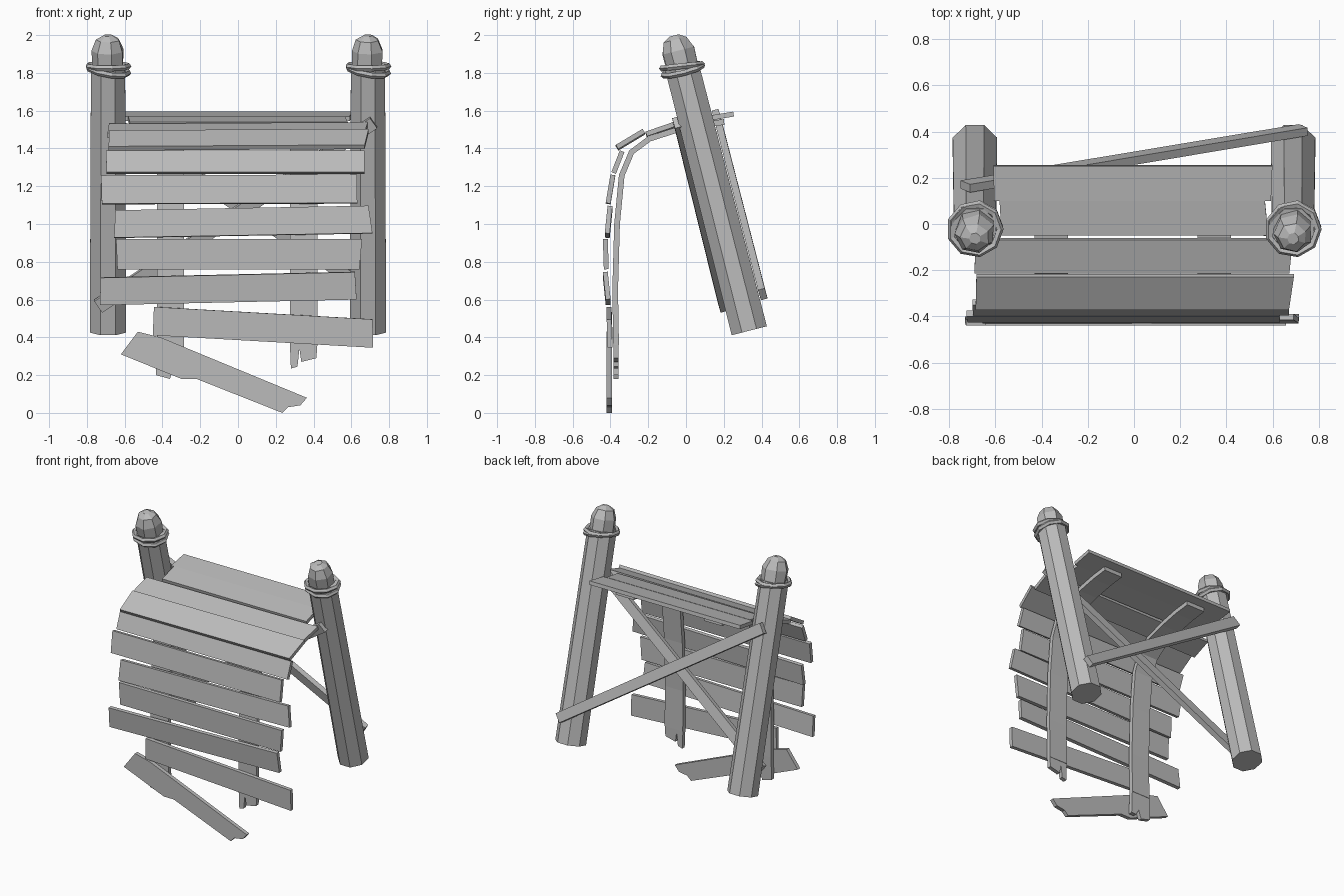
import bpy, bmesh, math, random
from mathutils import Vector, Matrix

random.seed(4)
old = bpy.data.objects.get("Cube")
if old:
    bpy.data.objects.remove(old)

GREY = (0.5, 0.5, 0.5, 1)
wood = bpy.data.materials.new("weathered grey")
wood.use_nodes = True
wood.diffuse_color = GREY
wood.node_tree.nodes["Principled BSDF"].inputs["Base Color"].default_value = GREY


def finish(name, bm):
    bmesh.ops.recalc_face_normals(bm, faces=bm.faces[:])
    mesh = bpy.data.meshes.new(name)
    bm.to_mesh(mesh)
    bm.free()
    mesh.materials.append(wood)
    obj = bpy.data.objects.new(name, mesh)
    bpy.context.collection.objects.link(obj)
    return obj


def slab(name, outline, depth):
    """Extrude a closed 3D outline along a vector."""
    bm = bmesh.new()
    face = bm.faces.new([bm.verts.new(p) for p in outline])
    made = bmesh.ops.extrude_face_region(bm, geom=[face])["geom"]
    moved = [v for v in made if isinstance(v, bmesh.types.BMVert)]
    bmesh.ops.translate(bm, verts=moved, vec=Vector(depth))
    if face.is_valid and len(face.link_loops if hasattr(face, "link_loops") else face.loops) and \
            not all(len(e.link_faces) == 2 for e in face.edges):
        bm.faces.new([v for v in face.verts])
    return finish(name, bm)


def plank(name, x0, x1, low, high, tilt=0.0, thick=0.026):
    """Board across x; low and high are its (y, z) edges on the outer face."""
    def corner(x, edge, side):
        return Vector((x + random.uniform(-0.012, 0.012), edge[0], edge[1] + side * tilt))
    pts = [corner(x0, low, -1), corner(x1, low, 1), corner(x1, high, 1), corner(x0, high, -1)]
    inward = Vector((0, high[1] - low[1], low[0] - high[0])).normalized()
    slab(name, pts, inward * thick)


def brace(name, a, b, width, depth):
    """Straight batten between two points."""
    a, b, depth = Vector(a), Vector(b), Vector(depth)
    across = (b - a).cross(depth).normalized() * width / 2
    slab(name, [a - across, b - across * 0.8, b + across, a + across], depth)


def lathe(name, rings, sides, place, wobble=0.0):
    """Faceted solid from (radius, height) rings, with caps."""
    bm = bmesh.new()
    loops = []
    for r, h in rings:
        loop = []
        for i in range(sides):
            a = math.tau * (i + 0.5) / sides
            k = r * (1 + random.uniform(-wobble, wobble))
            loop.append(bm.verts.new(place @ Vector((k * math.cos(a), k * math.sin(a), h))))
        loops.append(loop)
    for lo, hi in zip(loops, loops[1:]):
        for i in range(sides):
            j = (i + 1) % sides
            bm.faces.new((lo[i], lo[j], hi[j], hi[i]))
    bm.faces.new(loops[0][::-1])
    bm.faces.new(loops[-1])
    finish(name, bm)


def rope_ring(name, place, major, minor, sides=9, tube=5):
    bm = bmesh.new()
    grid = []
    for i in range(sides):
        a = math.tau * i / sides
        grid.append([])
        for j in range(tube):
            b = math.tau * j / tube
            r = major + minor * math.cos(b)
            grid[i].append(bm.verts.new(place @ Vector((r * math.cos(a), r * math.sin(a), minor * math.sin(b)))))
    for i in range(sides):
        for j in range(tube):
            n, m = (i + 1) % sides, (j + 1) % tube
            bm.faces.new((grid[i][j], grid[n][j], grid[n][m], grid[i][m]))
    finish(name, bm)


# Leaning posts with rounded heads and rope lashings
lean = Matrix.Rotation(math.radians(14.3), 4, "X")
for side, x in (("right", -0.688), ("left", 0.688)):
    place = Matrix.Translation((x, 0.335, 0.435)) @ lean
    lathe(side + "_post", [(0.104, 0), (0.098, 1.45)], 8, place)
    lathe(side + "_post_head", [(0.085, 1.44), (0.087, 1.53), (0.062, 1.59), (0.025, 1.613)], 7, place, 0.06)
    for n, (h, tip, axis) in enumerate(((1.425, 9, "Y"), (1.445, -8, "X"))):
        ring = place @ Matrix.Translation((0, 0, h)) @ Matrix.Rotation(math.radians(tip), 4, axis)
        rope_ring(f"{side}_rope_{n + 1}", ring, 0.108, 0.016)

# Crossed braces on the back and front of the posts
brace("back_brace", (-0.73, 0.145, 1.57), (0.73, 0.39, 0.62), 0.075, (0, 0.035, 0.01))
brace("front_brace", (-0.74, 0.175, 0.56), (0.72, -0.065, 1.53), 0.075, (0, 0.035, 0.01))

# Curved stringers under the planks
path = [(0.2, 1.555), (0.08, 1.54), (-0.06, 1.51), (-0.2, 1.465), (-0.3, 1.39),
        (-0.355, 1.26), (-0.38, 1.0), (-0.39, 0.65), (-0.385, 0.36)]
inner = []
for i, p in enumerate(path):
    a, b = Vector(path[max(i - 1, 0)]), Vector(path[min(i + 1, len(path) - 1)])
    d = (b - a).normalized()
    inner.append((p[0] - d.y * 0.03, p[1] + d.x * 0.03))
for side, x in (("right", -0.43), ("left", 0.275)):
    slab(side + "_stringer", [(x, y, z) for y, z in path + inner[::-1]], (0.145, 0, 0))

# Splintered stringer ends
tips = {
    "right": [(-0.43, 0.36), (-0.435, 0.2), (-0.36, 0.18), (-0.34, 0.24), (-0.32, 0.2), (-0.28, 0.2), (-0.285, 0.36)],
    "left": [(0.275, 0.36), (0.28, 0.235), (0.315, 0.245), (0.325, 0.34), (0.335, 0.27), (0.415, 0.29), (0.42, 0.36)],
}
for side, shape in tips.items():
    slab(side + "_stringer_tip", [(x, -0.385, z) for x, z in shape], (0, 0.028, 0))

# Planks from the back edge, over the bend and down the hanging front
planks = [
    (-0.6, 0.6, (0.1, 1.57), (0.25, 1.595), 0),
    (-0.57, 0.57, (-0.05, 1.54), (0.1, 1.572), 0),
    (-0.68, 0.68, (-0.215, 1.485), (-0.07, 1.535), 0.004),
    (-0.68, 0.68, (-0.372, 1.415), (-0.23, 1.5), 0.004),
    (-0.69, 0.68, (-0.395, 1.275), (-0.35, 1.39), 0),
    (-0.725, 0.64, (-0.425, 1.11), (-0.4, 1.26), 0.002),
    (-0.65, 0.7, (-0.43, 0.94), (-0.415, 1.085), 0.012),
    (-0.645, 0.645, (-0.435, 0.76), (-0.44, 0.92), 0),
    (-0.725, 0.63, (-0.425, 0.585), (-0.44, 0.73), 0.015),
    (-0.445, 0.705, (-0.415, 0.378), (-0.42, 0.528), -0.033),
]
for n, spec in enumerate(planks):
    plank(f"plank_{n + 1}", *spec)

# Broken plank dangling at the bottom
broken = [(-0.62, 0.31), (-0.53, 0.43), (-0.41, 0.4), (0.365, 0.08), (0.33, 0.04),
          (0.265, 0.03), (0.235, 0), (-0.22, 0.18), (-0.3, 0.18)]
slab("broken_plank", [(x, -0.42, z) for x, z in broken], (0, 0.028, 0))
